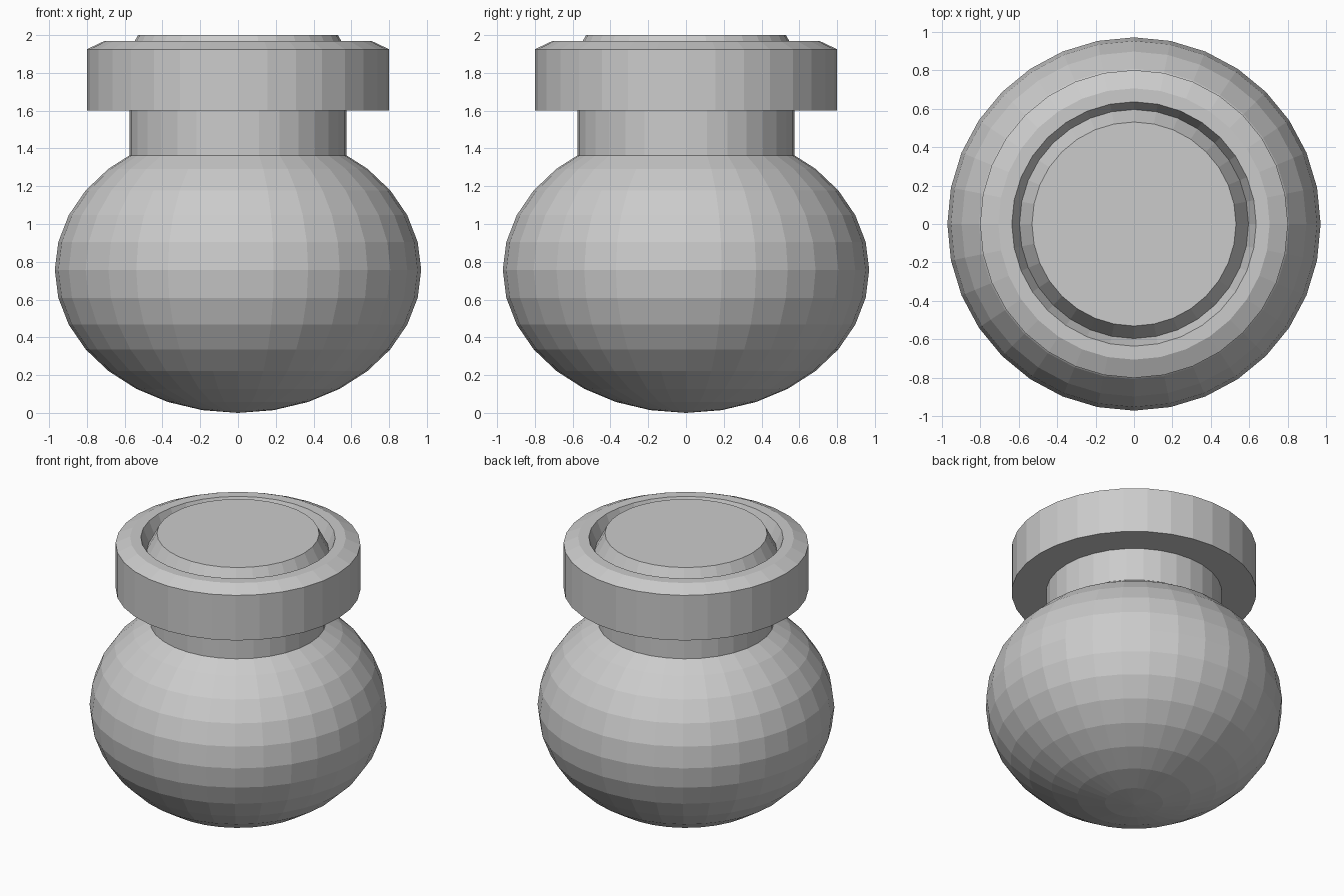
import bpy
import bmesh
import math

if "Cube" in bpy.data.objects:
    bpy.data.objects.remove(bpy.data.objects["Cube"])

SIDES = 32


def lathe(name, profile):
    """Revolve an (r, z) profile around z; r = 0 makes a pole, first to last runs outward."""
    bm = bmesh.new()
    verts = [bm.verts.new((r, 0, z)) for r, z in profile]
    edges = [bm.edges.new(pair) for pair in zip(verts, verts[1:])]
    bmesh.ops.spin(bm, geom=verts + edges, cent=(0, 0, 0), axis=(0, 0, 1),
                   angle=math.tau, steps=SIDES, use_merge=False)
    bmesh.ops.remove_doubles(bm, verts=bm.verts, dist=1e-4)
    bmesh.ops.recalc_face_normals(bm, faces=bm.faces)
    # The first face lies low or central: make sure normals point outward
    top = max(bm.faces, key=lambda f: abs(f.normal.z) * f.calc_center_median().z)
    if top.normal.z < 0:
        bmesh.ops.reverse_faces(bm, faces=bm.faces)
    mesh = bpy.data.meshes.new(name)
    bm.to_mesh(mesh)
    bm.free()
    obj = bpy.data.objects.new(name, mesh)
    bpy.context.collection.objects.link(obj)
    return obj


# Round squashed belly, from the bottom pole up to just below the neck
RADIUS, HALF_HEIGHT = 0.97, 0.757
belly = []
for i in range(13):
    a = math.radians(-90 + 11.25 * i)
    belly.append((RADIUS * math.cos(a), HALF_HEIGHT * (1 + math.sin(a))))

# Neck, wide collar with chamfered rim, and the sloping mouth
neck = [(0.575, 1.363), (0.575, 1.60)]
collar = [(0.80, 1.60), (0.80, 1.925), (0.705, 1.97), (0.635, 1.97), (0.595, 1.875)]
flask = lathe("flask", belly + neck + collar)

# Tapered stopper seated in the mouth
stopper = lathe("stopper", [(0.595, 1.875), (0.53, 2.0), (0, 2.0)])
